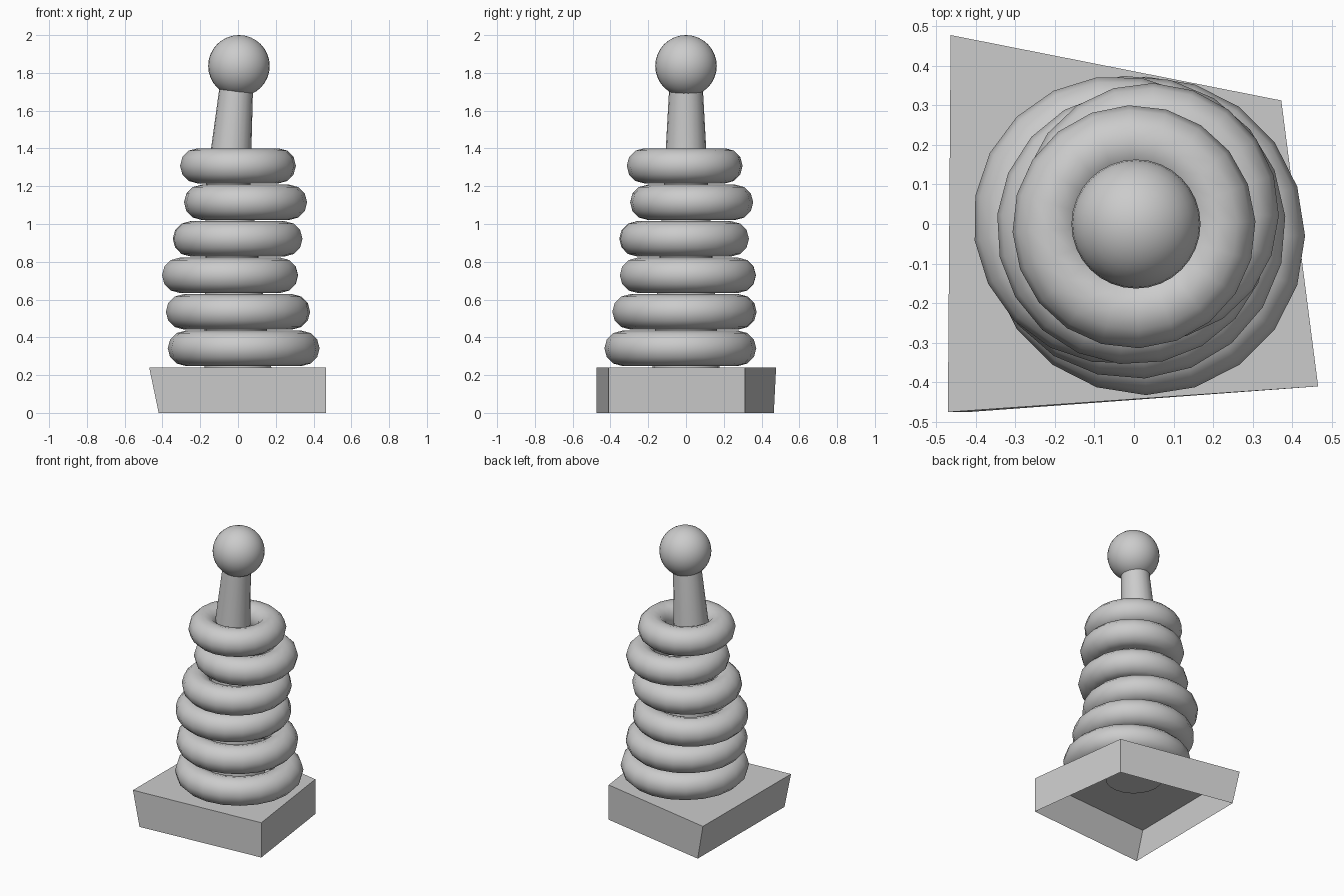
import bpy
import bmesh
import math
from mathutils import Matrix, Vector

cube = bpy.data.objects.get("Cube")
if cube:
    bpy.data.objects.remove(cube, do_unlink=True)

# One plain grey for everything
grey = bpy.data.materials.new("plain_grey")
grey.use_nodes = True
colour = (0.6, 0.6, 0.6, 1)
grey.diffuse_color = colour
grey.node_tree.nodes["Principled BSDF"].inputs["Base Color"].default_value = colour


def finish(name, bm, smooth_angle=None):
    """Turn a bmesh into a named object, smoothing edges below the angle."""
    mesh = bpy.data.meshes.new(name)
    bm.to_mesh(mesh)
    bm.free()
    mesh.materials.append(grey)
    obj = bpy.data.objects.new(name, mesh)
    bpy.context.collection.objects.link(obj)
    if smooth_angle:
        bpy.ops.object.select_all(action='DESELECT')
        obj.select_set(True)
        bpy.context.view_layer.objects.active = obj
        bpy.ops.object.shade_smooth_by_angle(angle=math.radians(smooth_angle))
    return obj


def circle(bm, centre, radius, sides):
    return [bm.verts.new(Vector(centre) + radius * Vector((math.cos(a), math.sin(a), 0)))
            for a in (math.tau * i / sides for i in range(sides))]


def bridge(bm, lower, upper):
    n = len(lower)
    for i in range(n):
        j = (i + 1) % n
        bm.faces.new((lower[i], lower[j], upper[j], upper[i]))


# Crooked base: thin-walled box, open underneath
bm = bmesh.new()
top_corners = [(-0.47, -0.475), (0.465, -0.41), (0.372, 0.312), (-0.463, 0.477)]
foot_corners = [(-0.42, -0.475), (0.465, -0.41), (0.372, 0.312), (-0.415, 0.465)]
top = [bm.verts.new((x, y, 0.24)) for x, y in top_corners]
foot = [bm.verts.new((x, y, 0)) for x, y in foot_corners]
bridge(bm, foot, top)
bm.faces.new(top)
finish("base", bm)

# Slightly bent, tapering pole
bm = bmesh.new()
stations = [(0, 0.225, 0.178), (-0.052, 1.2, 0.118), (-0.008, 1.74, 0.088)]
loops = [circle(bm, (x, 0, z), r, 20) for x, z, r in stations]
for lower, upper in zip(loops, loops[1:]):
    bridge(bm, lower, upper)
bm.faces.new(loops[0][::-1])
bm.faces.new(loops[-1])
finish("pole", bm, 45)

# Stacked rings, each a little off centre and smaller than the one below
TUBE = 0.093
offsets = [(0.03, -0.03), (0, -0.008), (-0.042, 0.01), (-0.002, -0.01), (0.04, 0.03), (0, -0.007)]
for i, (x, y) in enumerate(offsets):
    major = 0.402 - 0.019 * i - TUBE
    bm = bmesh.new()
    hoops = []
    for k in range(12):
        a = math.tau * k / 12
        hoops.append(circle(bm, (0, 0, TUBE * math.sin(a)), major + TUBE * math.cos(a), 20))
    for k in range(12):
        bridge(bm, hoops[k], hoops[(k + 1) % 12])
    bm.transform(Matrix.Translation((x, y, 0.342 + 0.1932 * i)) @ Matrix.Rotation(0.7 * i, 4, 'Z'))
    finish(f"ring_{i + 1}", bm, 60)

# Ball on top
bm = bmesh.new()
bmesh.ops.create_uvsphere(bm, u_segments=32, v_segments=16, radius=0.163,
                          matrix=Matrix.Translation((0.005, 0, 1.837)))
finish("top_ball", bm, 60)
